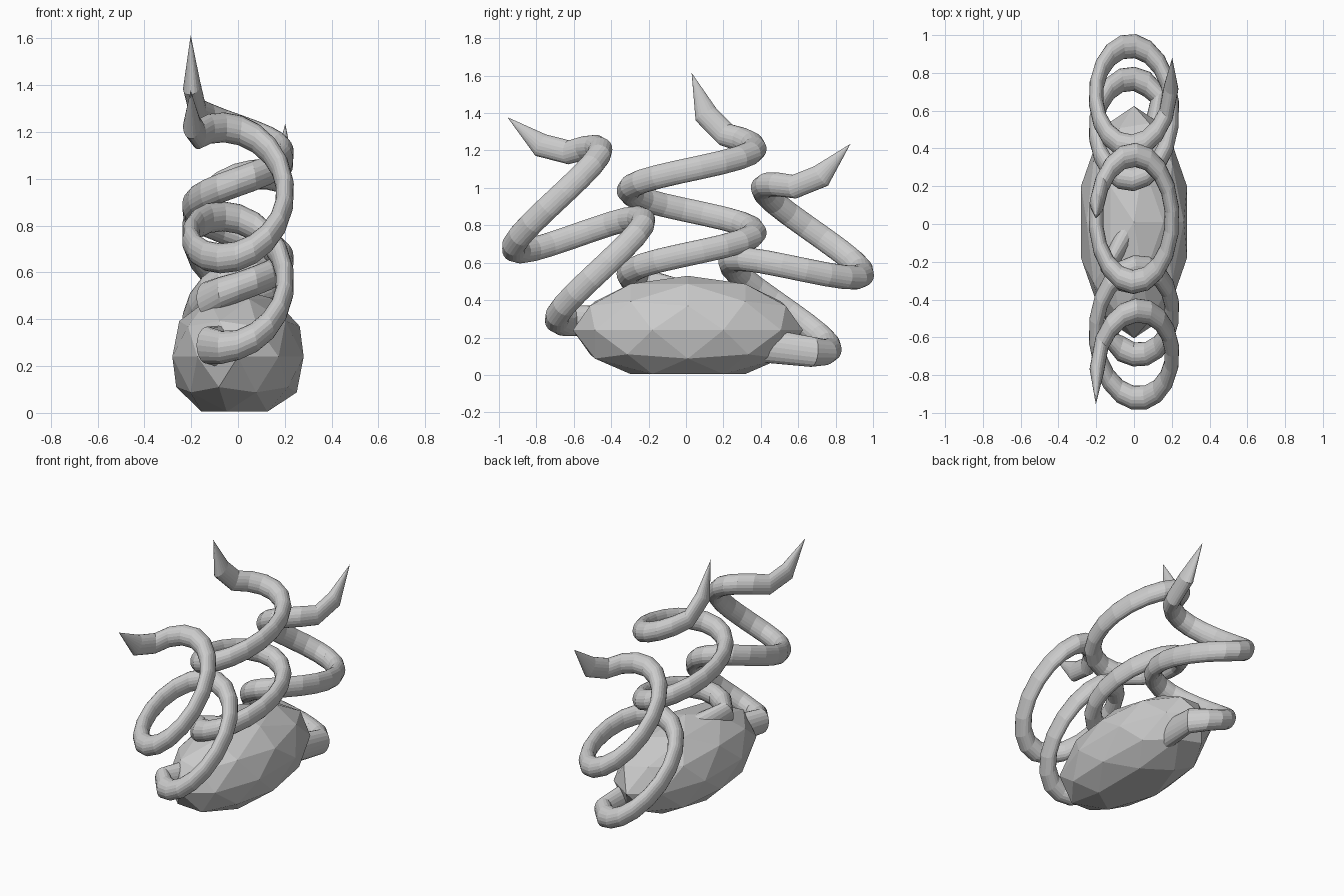
import bpy, math
from mathutils import Vector

if "Cube" in bpy.data.objects:
    bpy.data.objects.remove(bpy.data.objects["Cube"])

# Body: squashed low-poly ball with a flattened underside
bpy.ops.mesh.primitive_ico_sphere_add(subdivisions=2, radius=1)
body = bpy.context.object
body.name = "body"
for v in body.data.vertices:
    x, y, z = v.co
    v.co = (x * 0.295, 0.01 + y * 0.615, max(0.005, 0.24 + z * 0.29))

R, TUBE, SQUASH = 0.337, 0.064, 0.6


def corkscrew(name, centre, advance, start, base):
    """Helix round a leaning axis; centre is the (y, z) at angle 0, advance per half turn."""
    axis = Vector((0, *advance)).normalized()
    side = Vector((0, axis.z, -axis.y))

    def at(deg, lift=0):
        a = math.radians(deg)
        c = Vector((0, *centre)) + Vector((0, *advance)) * (deg / 180)
        # start 70 degrees past a crossing, so the phase sign follows the start
        return c + Vector((math.cos(a) * R, 0, 0)) + side * math.sin(a) * R + axis * lift

    n = 32
    end = start + 257 + 360 + 20
    pts = [(Vector(base), 1.5)]
    pts += [(at(start + (end - start) * i / n), 1.25 if i == 0 else 1.1 if i == 1 else 1) for i in range(n + 1)]
    # upturned pointed tip
    pts += [(at(end + 20, 0.085), 1), (at(end + 33, 0.29), 0)]

    cu = bpy.data.curves.new(name, 'CURVE')
    cu.dimensions = '3D'
    cu.bevel_depth = TUBE
    cu.bevel_resolution = 8
    cu.use_fill_caps = True
    sp = cu.splines.new('POLY')
    sp.points.add(len(pts) - 1)
    for p, (co, r) in zip(sp.points, pts):
        p.co = (*co, 1)
        p.radius = r
    sp.use_smooth = False
    ob = bpy.data.objects.new(name, cu)
    ob.scale.x = SQUASH
    bpy.context.collection.objects.link(ob)


# Three corkscrew tentacles: front, middle, back
corkscrew("front_tentacle", (-0.46, 0.56), (-0.115, 0.19), -130, (-0.06, -0.38, 0.28))
corkscrew("middle_tentacle", (0.03, 0.65), (0, 0.225), -130, (-0.06, -0.05, 0.42))
corkscrew("back_tentacle", (0.59, 0.57), (0.087, 0.2), -310, (0.12, 0.33, 0.17))
